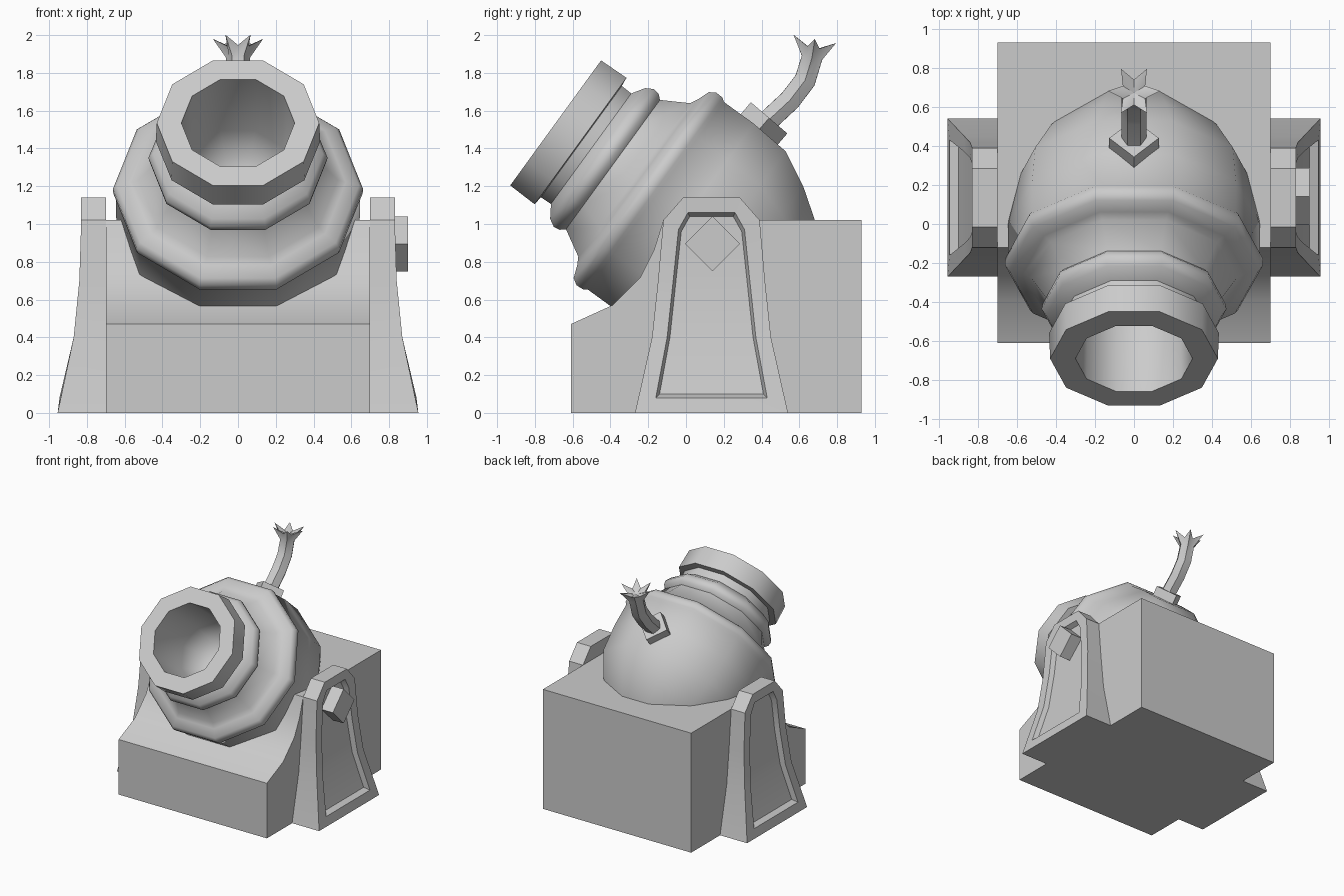
import bpy, bmesh
from math import cos, sin, pi, radians
from mathutils import Vector

if "Cube" in bpy.data.objects:
    bpy.data.objects.remove(bpy.data.objects["Cube"])


def make(name, verts, faces, angle=30):
    """Create a mesh object with clean normals and angle-based smoothing."""
    me = bpy.data.meshes.new(name)
    me.from_pydata([tuple(v) for v in verts], [], faces)
    bm = bmesh.new()
    bm.from_mesh(me)
    bmesh.ops.remove_doubles(bm, verts=bm.verts, dist=1e-5)
    bmesh.ops.recalc_face_normals(bm, faces=bm.faces)
    bm.to_mesh(me)
    bm.free()
    ob = bpy.data.objects.new(name, me)
    bpy.context.collection.objects.link(ob)
    bpy.ops.object.select_all(action='DESELECT')
    ob.select_set(True)
    bpy.context.view_layer.objects.active = ob
    bpy.ops.object.shade_smooth_by_angle(angle=radians(angle))
    return ob


def bridge(a, b, n):
    """Quads between two closed rings of n vertices starting at a and b."""
    return [(a + i, a + (i + 1) % n, b + (i + 1) % n, b + i) for i in range(n)]


def tube(name, rings, angle=30, cap_start=True, cap_end=True):
    """Skin a list of equally sized rings."""
    n = len(rings[0])
    verts = [v for r in rings for v in r]
    faces = []
    for k in range(len(rings) - 1):
        faces += bridge(k * n, (k + 1) * n, n)
    if cap_start:
        faces.append(tuple(range(n)))
    if cap_end:
        faces.append(tuple(range(len(verts) - n, len(verts))))
    return make(name, verts, faces, angle)


def ring(c, u, v, radii):
    n = len(radii)
    return [c + r * (cos(2 * pi * k / n) * u + sin(2 * pi * k / n) * v)
            for k, r in enumerate(radii)]


X = Vector((1, 0, 0))

# Base block with a curved, cut-away front
profile = [(-.61, 0), (.93, 0), (.93, 1.02), (-.12, 1.02), (-.17, .86),
           (-.24, .72), (-.39, .57), (-.61, .47)]
tube("base_block", [[(x, y, z) for y, z in profile] for x in (-.7, .7)])

# Ten-sided barrel turned around a tilted axis: (distance behind muzzle, radius)
muzzle = Vector((0, -.69, 1.535))
back = Vector((0, .809, -.588))
up = Vector((0, .588, .809))
barrel = [(.66, .10), (.60, .22), (.45, .29), (0, .30), (0, .43), (.163, .435),
          (.168, .383), (.232, .38), (.275, .45), (.315, .474), (.35, .468),
          (.375, .445), (.513, .528), (.535, .57), (.56, .64), (.594, .662),
          (.635, .66), (.655, .645), (.85, .645), (1.072, .625),
          (1.257, .525), (1.42, .405), (1.53, .21), (1.56, .08)]
tube("barrel", [ring(muzzle + back * s, X, up, [r] * 10) for s, r in barrel], 40)

# Flared side supports with a recessed panel: (z, half width, outer x)
MID = .135
outer = [(0, .405, .955), (.4, .315, .87), (.7, .283, .84), (1.02, .255, .83), (1.14, .15, .83)]
panel = [(.08, .295, .945), (.4, .235, .87), (.7, .203, .84), (.97, .175, .83), (1.06, .125, .83)]
floor = [(.10, .275, .90), (.4, .22, .83), (.7, .188, .80), (.96, .16, .79), (1.04, .115, .79)]


def loop(rows, side, flat=None):
    left = [(side * (flat or x), MID - w, z) for z, w, x in rows]
    right = [(side * (flat or x), MID + w, z) for z, w, x in rows]
    return left + right[::-1]


for side, label in ((1, "right"), (-1, "left")):
    loops = [loop(outer, side, .70), loop(outer, side), loop(panel, side), loop(floor, side)]
    verts = [v for l in loops for v in l]
    faces = [tuple(range(10))]
    for k in range(3):
        faces += bridge(k * 10, k * 10 + 10, 10)
    faces += [(30 + i, 31 + i, 38 - i, 39 - i) for i in range(4)]
    make(label + "_support", verts, faces)

# Square pivot bolt, right side only
Y, Z = Vector((0, 1, 0)), Vector((0, 0, 1))
tube("pivot_bolt", [ring(Vector((x, .14, .895)), Y, Z, [.146] * 4) for x in (.76, .90)])

# Diamond fuse socket
d = Vector((0, .65, .76)).normalized()
side_dir = Vector((0, d.z, -d.y))
top = Vector((0, .44, 1.562))
tube("fuse_socket", [ring(top + d * t, X, side_dir, [.127] * 4) for t in (-.22, 0)])

# Bent fuse ending in a six-pointed flare
path = [((.41, 1.525), (.7, .71), .065, .057), ((.55, 1.655), (.68, .73), .065, .057),
        ((.63, 1.76), (.47, .88), .065, .057), ((.667, 1.88), (.2, .98), .063, .055)]
rings = []
for (y, z), (dy, dz), a, b in path:
    rings.append(ring(Vector((0, y, z)), X, Vector((0, dz, -dy)).normalized(), [a, b] * 6))
tilt = Vector((0, .98, -.19))
tips = ring(Vector((0, .682, 1.98)), X, tilt, [.133] * 12)
dips = ring(Vector((0, .675, 1.935)), X, tilt, [.066] * 12)
rings.append([tips[i] if i % 2 == 0 else dips[i] for i in range(12)])
rings.append([Vector((0, .672, 1.92))] * 12)
tube("fuse", rings, 40, cap_end=False)
